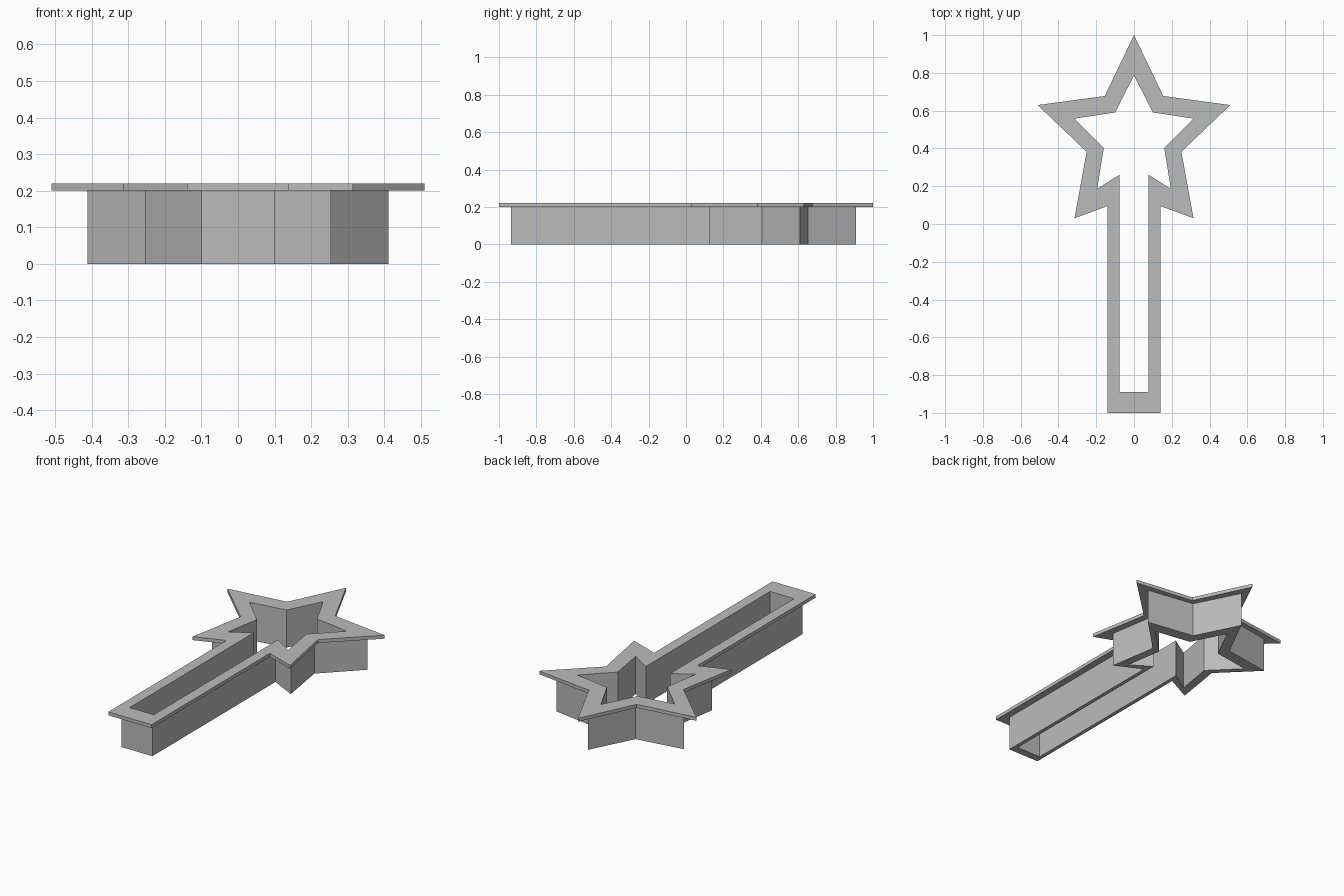
import bpy
import bmesh
from math import sin, cos, radians

cube = bpy.data.objects.get("Cube")
if cube:
    bpy.data.objects.remove(cube, do_unlink=True)

grey = bpy.data.materials.new("plain grey")
grey.use_nodes = True
colour = (0.5, 0.5, 0.5, 1)
grey.diffuse_color = colour
grey.node_tree.nodes["Principled BSDF"].inputs["Base Color"].default_value = colour


def wand_outline(centre, tip, notch, half_width, joint, end):
    """Closed star-and-handle outline, mirrored across x = 0."""
    half = []
    for i in range(5):
        a = radians(36 * i)
        r = notch if i % 2 else tip
        half.append((r * sin(a), centre + r * cos(a)))
    half += [(half_width, joint), (half_width, end)]
    return half + [(-x, y) for x, y in reversed(half[1:])]


def ring(name, outer, inner, z0, z1):
    """Solid band between two matching outlines."""
    bm = bmesh.new()
    loops = [[bm.verts.new((x, y, z)) for x, y in outline]
             for outline, z in ((outer, z0), (outer, z1), (inner, z1), (inner, z0))]
    n = len(outer)
    for k in range(4):
        a, b = loops[k], loops[(k + 1) % 4]
        for i in range(n):
            j = (i + 1) % n
            bm.faces.new((a[i], a[j], b[j], b[i]))
    bmesh.ops.recalc_face_normals(bm, faces=bm.faces)
    mesh = bpy.data.meshes.new(name)
    bm.to_mesh(mesh)
    bm.free()
    mesh.materials.append(grey)
    obj = bpy.data.objects.new(name, mesh)
    bpy.context.collection.objects.link(obj)
    return obj


# Shared opening, cutting wall and wider grip rim
opening = wand_outline(0.455, 0.332, 0.168, 0.078, 0.26, -0.89)
wall = wand_outline(0.475, 0.433, 0.22, 0.1, 0.203, -0.935)
rim = wand_outline(0.464, 0.536, 0.264, 0.14, 0.095, -1.0)

ring("cutter_wall", wall, opening, 0.0, 0.2)
ring("grip_rim", rim, opening, 0.2, 0.22)
